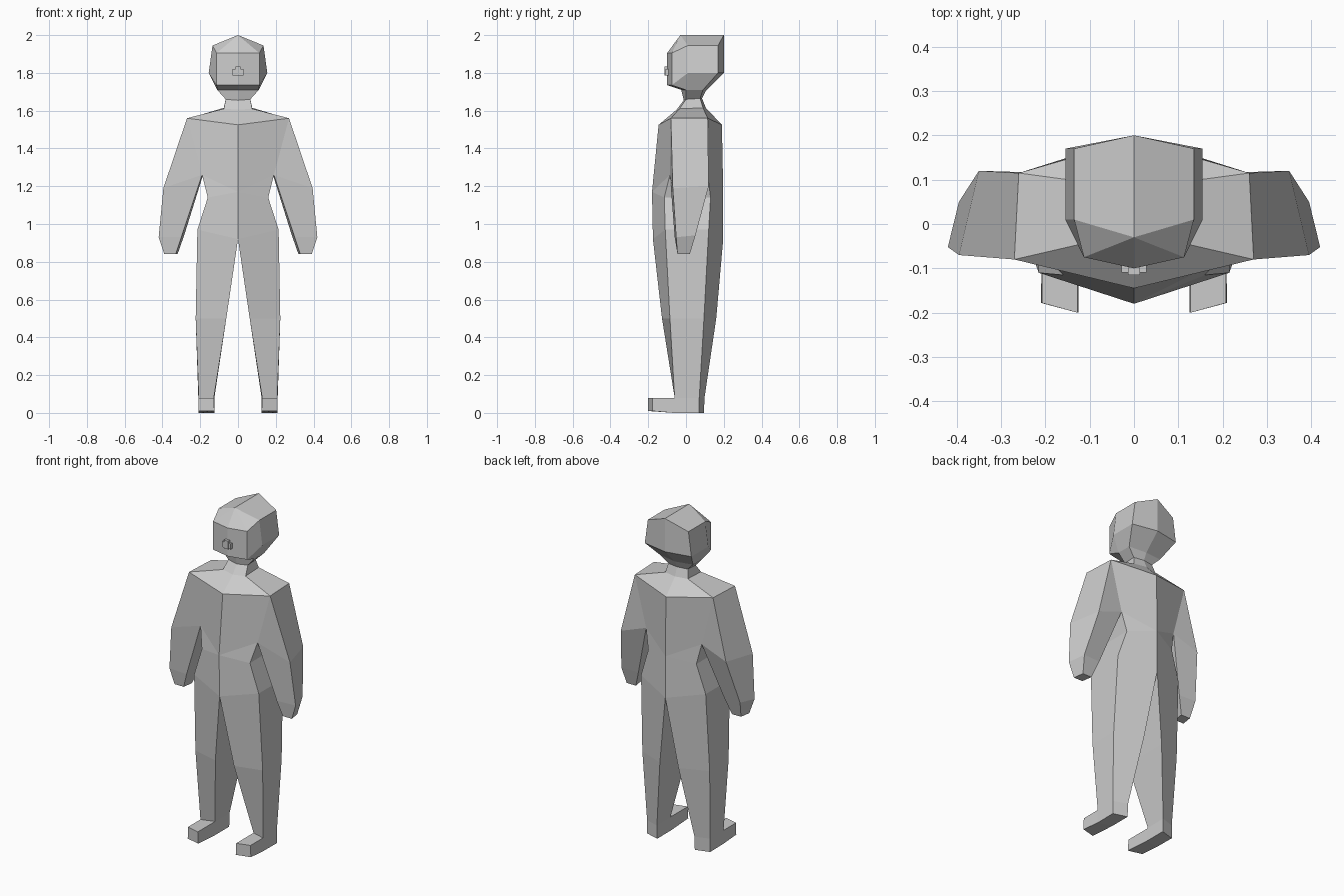
import bpy, bmesh

if "Cube" in bpy.data.objects:
    bpy.data.objects.remove(bpy.data.objects["Cube"])


def strip(bm, rings, closed=False, cap=False):
    """Skin neighbouring rings; repeated points collapse quads into triangles."""
    for a, b in zip(rings, rings[1:]):
        n = len(a)
        for i in range(n if closed else n - 1):
            j = (i + 1) % n
            pts = list(dict.fromkeys([a[i], a[j], b[j], b[i]]))
            if len(pts) > 2:
                bm.faces.new([bm.verts.new(p) for p in pts])
    if cap:
        bm.faces.new([bm.verts.new(p) for p in rings[-1]])


def finish(bm, name):
    """Weld the strips, then mirror the half across x."""
    bmesh.ops.remove_doubles(bm, verts=bm.verts, dist=0.0005)
    bmesh.ops.recalc_face_normals(bm, faces=bm.faces)
    # outermost face decides the outward direction of the open half
    f = max(bm.faces, key=lambda f: f.calc_center_median().x)
    if f.normal.x < 0:
        bmesh.ops.reverse_faces(bm, faces=bm.faces)
    me = bpy.data.meshes.new(name)
    bm.to_mesh(me)
    bm.free()
    ob = bpy.data.objects.new(name, me)
    bpy.context.collection.objects.link(ob)
    m = ob.modifiers.new("mirror", 'MIRROR')
    m.use_clip = True
    return ob


# Half rings run centre front, outer front, outer back, centre back
neck_base = [(0, -.05, 1.605), (.075, -.035, 1.61), (.075, .09, 1.615), (0, .105, 1.615)]
shoulder = [(0, -.145, 1.525), (.27, -.08, 1.56), (.26, .115, 1.56), (0, .19, 1.525)]
waist = [(0, -.18, 1.17), (.16, -.115, 1.14), (.16, .13, 1.14), (0, .197, 1.17)]
pit_f, pit_b = (.19, -.085, 1.26), (.185, .115, 1.26)
armpit = [waist[0], pit_f, pit_b, waist[3]]
hip = [(0, -.175, .92), (.215, -.11, .97), (.215, .12, .97), (0, .197, .92)]

# Torso
bm = bmesh.new()
strip(bm, [neck_base, shoulder, armpit, waist, hip])

# Arm: outer front, outer back, inner back, inner front
strip(bm, [
    [shoulder[1], shoulder[2], pit_b, pit_f],
    [(.395, -.07, 1.19), (.35, .12, 1.2), pit_b, pit_f],
    [(.42, -.052, .93), (.395, .05, .94), (.285, .045, .94), (.3, -.06, .93)],
    [(.39, -.045, .84), (.38, .02, .84), (.32, .02, .84), (.33, -.045, .84)],
], closed=True, cap=True)

# Leg
knee = [(.062, -.127, .5), (.224, -.085, .5), (.224, .095, .5), (.062, .16, .5)]
ankle = [(.128, -.035, .08), (.208, -.06, .08), (.21, .07, .08), (.125, .098, .08)]
sole = [(.125, -.035, 0), (.208, -.06, 0), (.21, .07, 0), (.125, .095, 0)]
strip(bm, [hip, knee, ankle], closed=True)

# Foot: heel wall, sole and toe block
strip(bm, [ankle[1:] + ankle[:1], sole[1:] + sole[:1]], cap=True)
strip(bm, [
    [ankle[0], ankle[1], sole[1], sole[0]],
    [(.128, -.2, .08), (.208, -.178, .08), (.21, -.178, .01), (.125, -.2, .01)],
], closed=True, cap=True)
finish(bm, "body")

# Head: neck and underside
bm = bmesh.new()
neck_top = [(0, -.012, 1.655), (.065, 0, 1.66), (.065, .075, 1.665), (0, .085, 1.665)]
jaw = [(0, -.025, 1.71), (.11, 0, 1.71), (.11, .09, 1.71), (0, .105, 1.705)]
strip(bm, [neck_base, neck_top, jaw])

# Skull: centre front, face corner, side front, side back, centre back
chin_c, chin_s = (0, -.1, 1.735), (.113, -.075, 1.735)
side_f, side_b, nape = (.155, .01, 1.8), (.155, .17, 1.8), (0, .2, 1.8)
crown_f, crown_b = (0, -.03, 2), (0, .2, 2)
strip(bm, [
    [jaw[0], jaw[1], jaw[1], jaw[2], jaw[3]],
    [chin_c, chin_s, side_f, side_b, nape],
    [(0, -.1, 1.905), (.113, -.075, 1.905), (.135, .01, 1.945), (.135, .17, 1.945), crown_b],
    [crown_f, crown_f, crown_f, crown_b, crown_b],
])
finish(bm, "head")


def block(name, loc, size):
    bpy.ops.mesh.primitive_cube_add(size=1, location=loc)
    ob = bpy.context.object
    ob.name = name
    ob.scale = size


# Nose
block("nose", (0, -.098, 1.803), (.056, .022, .034))
block("nose_bridge", (0, -.1, 1.81), (.028, .03, .05))
